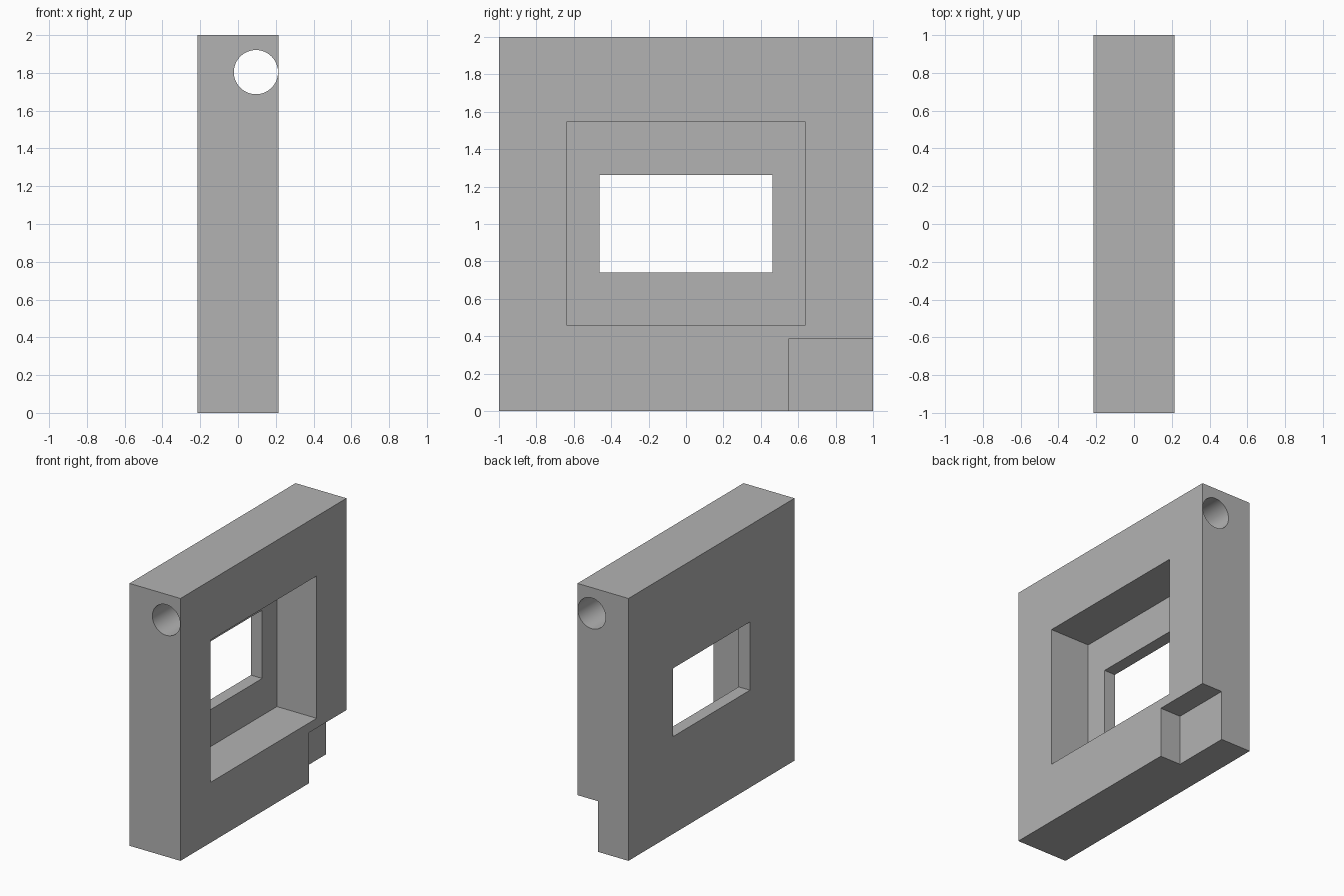
import bpy
import math

default_cube = bpy.data.objects.get("Cube")
if default_cube:
    bpy.data.objects.remove(default_cube, do_unlink=True)

grey = bpy.data.materials.new("plain_grey")
grey.use_nodes = True
colour = (0.45, 0.45, 0.45, 1)
grey.diffuse_color = colour
grey.node_tree.nodes["Principled BSDF"].inputs["Base Color"].default_value = colour

HALF = 0.215  # half the plate thickness
OUT = 0.1     # overshoot of cutters past the surface


def box(name, x, y, z):
    """Box spanning the given (low, high) ranges."""
    spans = (x, y, z)
    bpy.ops.mesh.primitive_cube_add(size=1, location=[(a + b) / 2 for a, b in spans])
    obj = bpy.context.object
    obj.name = name
    obj.scale = [b - a for a, b in spans]
    bpy.ops.object.transform_apply(location=True, rotation=True, scale=True)
    obj.data.materials.append(grey)
    return obj


# Square plate
plate = box("plate", (-HALF, HALF), (-1, 1), (0, 2))

# Stepped window: wide pocket from the left face, smaller opening right through
pocket = box("pocket_cutter", (-0.12, HALF + OUT), (-0.64, 0.64), (0.46, 1.545))
window = box("window_cutter", (-HALF - OUT, HALF + OUT), (-0.463, 0.463), (0.742, 1.262))

# Rebate in the lower back corner
rebate = box("rebate_cutter", (0.04, HALF + OUT), (0.547, 1 + OUT), (-OUT, 0.386))

# Round bore running front to back near the top
bpy.ops.mesh.primitive_cylinder_add(vertices=64, radius=0.117, depth=2 + 2 * OUT,
                                    location=(0.095, 0, 1.804),
                                    rotation=(math.pi / 2, 0, 0))
bore = bpy.context.object
bore.name = "bore_cutter"
bore.data.materials.append(grey)

# Cut every opening, then drop the cutters
bpy.ops.object.select_all(action="DESELECT")
bpy.context.view_layer.objects.active = plate
plate.select_set(True)
for cutter in (pocket, window, rebate, bore):
    cutter.hide_render = True
    cut = plate.modifiers.new(cutter.name, "BOOLEAN")
    cut.operation = "DIFFERENCE"
    cut.solver = "EXACT"
    cut.object = cutter
    bpy.ops.object.modifier_apply(modifier=cut.name)
    bpy.data.objects.remove(cutter, do_unlink=True)

# Smooth bore, crisp edges elsewhere
bpy.ops.object.shade_smooth_by_angle(angle=math.radians(30))
